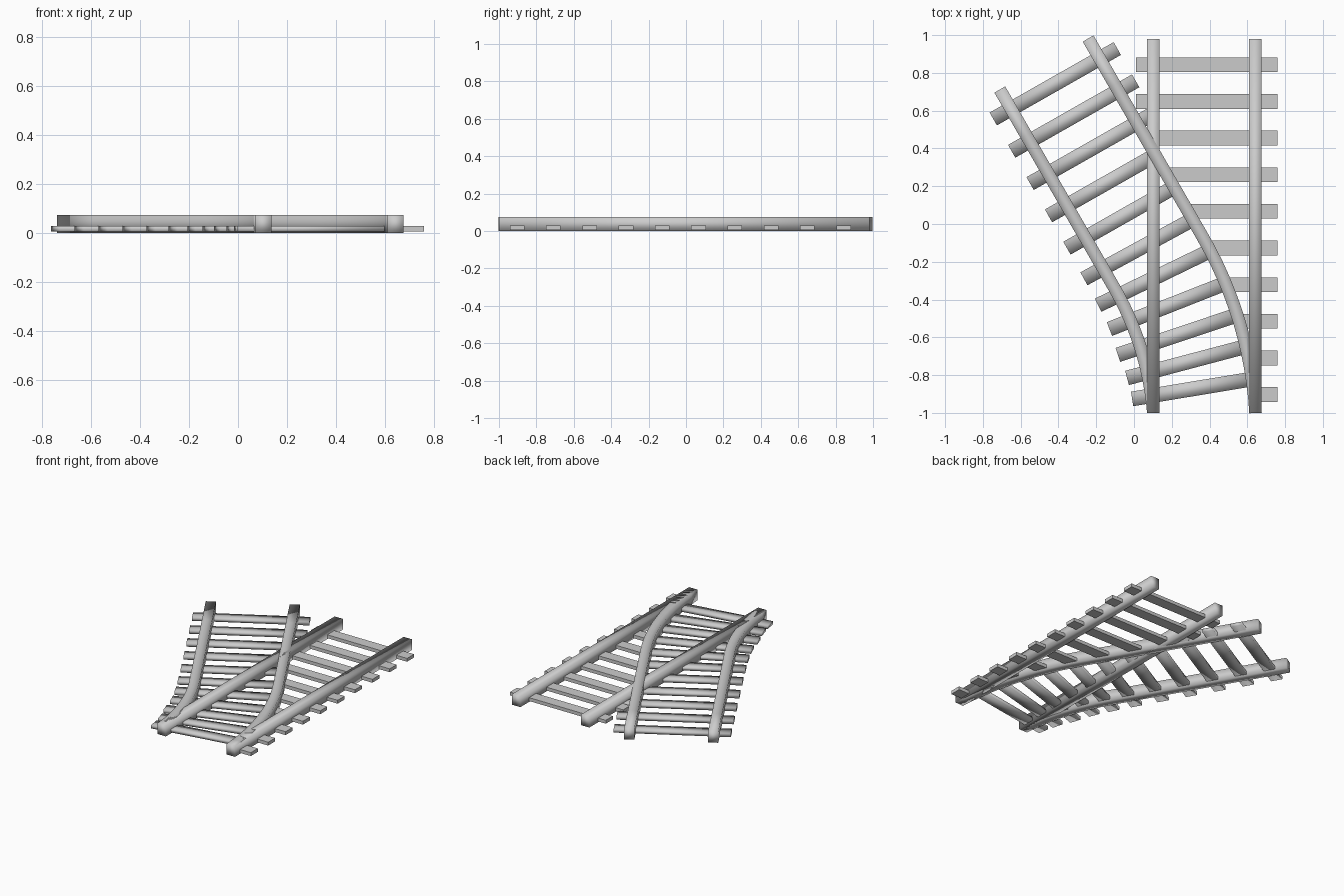
import bpy, bmesh, math
from mathutils import Vector

cube = bpy.data.objects.get("Cube")
if cube:
    bpy.data.objects.remove(cube, do_unlink=True)

grey = bpy.data.materials.new("track grey")
grey.use_nodes = True
colour = (0.6, 0.6, 0.6, 1)
grey.diffuse_color = colour
grey.node_tree.nodes["Principled BSDF"].inputs["Base Color"].default_value = colour


def sweep(name, path, width, z0, z1, smooth):
    """Run a rectangular section along a flat path."""
    bm = bmesh.new()
    pts = [Vector(p) for p in path]
    rings = []
    for i, p in enumerate(pts):
        d = (pts[min(i + 1, len(pts) - 1)] - pts[max(i - 1, 0)]).normalized()
        n = Vector((-d.y, d.x)) * width / 2
        rings.append([bm.verts.new((*(p + n * s), z))
                      for s, z in ((1, z0), (-1, z0), (-1, z1), (1, z1))])
    for a, b in zip(rings, rings[1:]):
        for k in range(4):
            j = (k + 1) % 4
            bm.faces.new((a[k], a[j], b[j], b[k]))
    bm.faces.new(rings[0])
    bm.faces.new(rings[-1])
    bmesh.ops.recalc_face_normals(bm, faces=bm.faces)
    for f in bm.faces:
        f.smooth = smooth
    mesh = bpy.data.meshes.new(name)
    bm.to_mesh(mesh)
    bm.free()
    mesh.materials.append(grey)
    obj = bpy.data.objects.new(name, mesh)
    bpy.context.collection.objects.link(obj)


GAUGE, MID = 0.54, 0.373
RAIL_W, RAIL_H = 0.066, 0.075
TIE_W, TIE_LEN, TIE_Z0, TIE_Z1 = 0.078, 0.755, 0.006, 0.03
RADIUS, RUN = 1.853, 1.212
START, END = math.radians(4), math.radians(30)
CX, CY = MID - RADIUS * math.cos(START), -1 - RADIUS * math.sin(START)


def branch_rail(side, first):
    """Arc followed by a straight run, offset sideways from the centre line."""
    r = RADIUS + side * GAUGE / 2
    path = []
    for i in range(13):
        a = first + (END - first) * i / 12
        path.append((CX + r * math.cos(a), CY + r * math.sin(a)))
    x, y = path[-1]
    for t in (RUN - 0.28, RUN):
        path.append((x - t * math.sin(END), y + t * math.cos(END)))
    return path


# Rails
for label, side, first in (("left", 1, 3.5), ("right", -1, 4.8)):
    x = MID + side * GAUGE / 2
    sweep(f"straight_rail_{label}", [(x, -1), (x, 0.98)], RAIL_W, 0, RAIL_H, True)
    branch = branch_rail(side, math.radians(first))
    sweep(f"branch_rail_{label}", branch, RAIL_W, 0, RAIL_H, True)
    if side == 1:
        outer = branch


def outer_x(y):
    """x of the outer branch rail at a given y."""
    for (xa, ya), (xb, yb) in zip(outer, outer[1:]):
        if ya <= y <= yb:
            return xa + (xb - xa) * (y - ya) / (yb - ya)
    return outer[0][0]


# Straight track ties, stopping under the branch rail once it crosses
for i in range(10):
    y = 0.843 - 0.194 * i
    x0 = 0.01 if i < 2 else outer_x(y)
    sweep(f"straight_tie_{i + 1}", [(x0, y), (0.76, y)], TIE_W, TIE_Z0, TIE_Z1, False)

# Branch track ties: parallel on the run, fanning around the arc
ties = [(-0.745 + 0.0975 * i, 0.556 - 0.171 * i, 29.6) for i in range(5)]
ties += [(-0.265, -0.29, 28.6), (-0.19, -0.43, 25.9), (-0.13, -0.556, 21.5),
         (-0.085, -0.693, 18.5), (-0.037, -0.815, 14.8), (-0.01, -0.926, 9.4)]
for i, (x, y, angle) in enumerate(ties):
    a = math.radians(angle)
    length = TIE_LEN if i < 3 else 0.655
    end = (x + length * math.cos(a), y + length * math.sin(a))
    sweep(f"branch_tie_{i + 1}", [(x, y), end], TIE_W, TIE_Z0, TIE_Z1, True)
